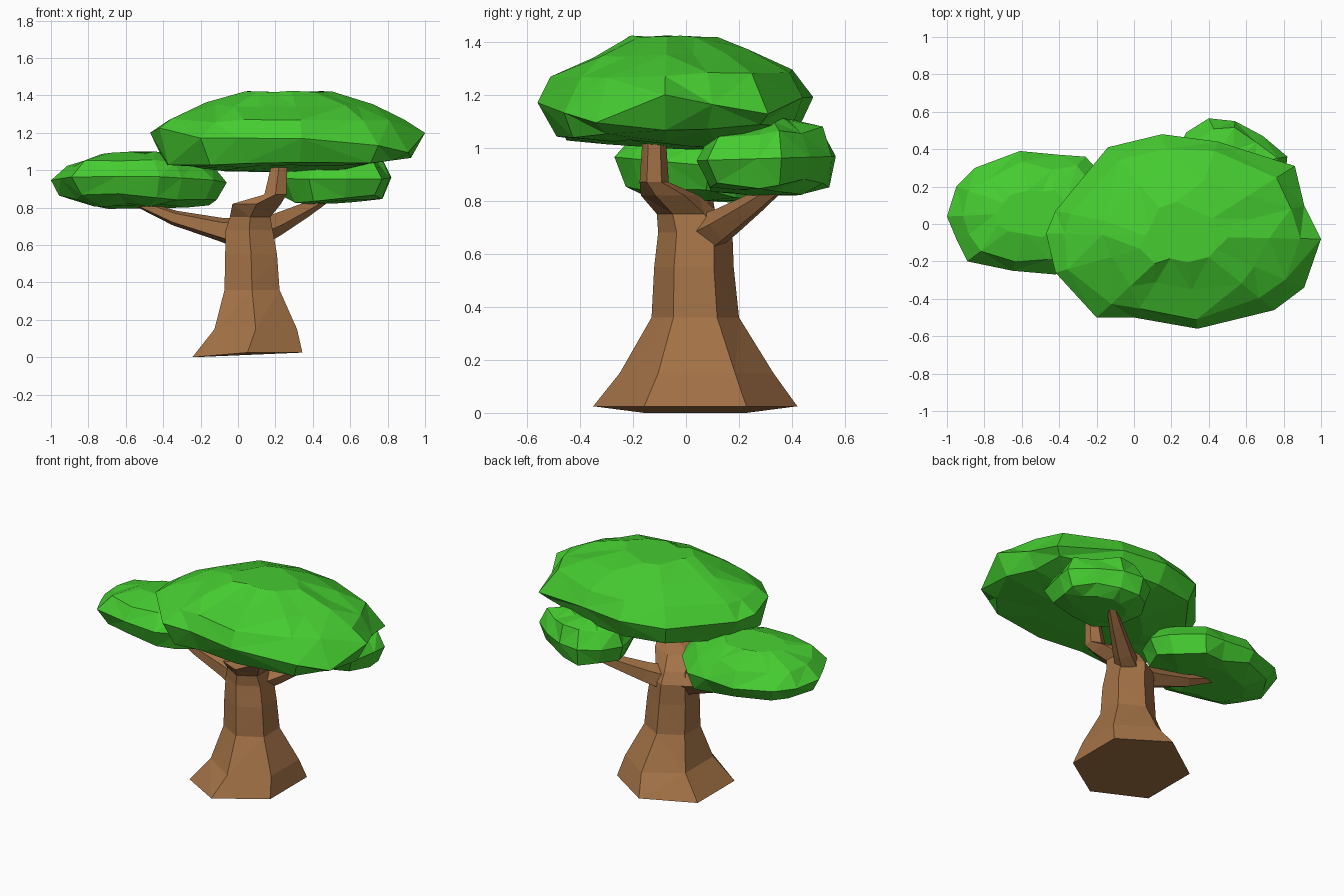
import bpy, bmesh, math, random
from mathutils import Vector

random.seed(4)
default_cube = bpy.data.objects.get("Cube")
if default_cube:
    bpy.data.objects.remove(default_cube, do_unlink=True)


def make_material(name, colour):
    material = bpy.data.materials.new(name)
    material.use_nodes = True
    material.diffuse_color = (*colour, 1)
    shader = material.node_tree.nodes["Principled BSDF"]
    shader.inputs["Base Color"].default_value = (*colour, 1)
    shader.inputs["Roughness"].default_value = 0.9
    return material


bark = make_material("bark_brown", (0.37, 0.17, 0.063))
leaf = make_material("leaf_green", (0.06, 0.6, 0.03))


def loft(name, rings, material):
    """Skin a stack of equal-sized rings into a closed, flat-shaded solid."""
    mesh = bmesh.new()
    loops = [[mesh.verts.new(point) for point in ring] for ring in rings]
    count = len(loops[0])
    for lower, upper in zip(loops, loops[1:]):
        for i in range(count):
            j = (i + 1) % count
            mesh.faces.new((lower[i], lower[j], upper[j], upper[i]))
    mesh.faces.new(loops[0][::-1])
    mesh.faces.new(loops[-1])
    bent = [face for face in mesh.faces if len(face.verts) == 4]
    bmesh.ops.triangulate(mesh, faces=bent, quad_method='SHORT_EDGE')
    bmesh.ops.recalc_face_normals(mesh, faces=mesh.faces)
    data = bpy.data.meshes.new(name)
    mesh.to_mesh(data)
    mesh.free()
    data.materials.append(material)
    part = bpy.data.objects.new(name, data)
    bpy.context.collection.objects.link(part)
    return part


def flat_ring(x, y, z, radius_x, radius_y, sides=6):
    """Level polygon with one corner toward the front."""
    angles = [math.tau * i / sides - math.pi / 2 for i in range(sides)]
    return [Vector((x + radius_x * math.cos(a), y + radius_y * math.sin(a), z))
            for a in angles]


def branch(name, path, radii, sides=5):
    """Tapered faceted tube through the path points."""
    path = [Vector(point) for point in path]
    rings = []
    for i, (centre, radius) in enumerate(zip(path, radii)):
        along = path[min(i + 1, len(path) - 1)] - path[max(i - 1, 0)]
        across = along.cross(Vector((0.3, -0.9, 0.2))).normalized()
        other = along.cross(across).normalized()
        rings.append([centre + radius * (across * math.cos(a) + other * math.sin(a))
                      for a in (math.tau * k / sides for k in range(sides))])
    return loft(name, rings, bark)


def canopy(name, outline, levels, jitter):
    """Foliage clump: a plan outline scaled at each (scale, height, x slope, y slope).

    An outline point may carry a third value that lifts the rim there."""
    plan = [Vector(point[:2]) for point in outline]
    centre = sum(plan, Vector((0, 0))) / len(plan)
    rings = []
    for scale, height, slope_x, slope_y in levels:
        ring = []
        for point, corner in zip(outline, plan):
            if scale == 1:
                wobble, rise = 0, sum(point[2:])
            else:
                wobble = random.uniform(-jitter, jitter)
                rise = random.uniform(-jitter, jitter) * 0.3 * min(1, scale * 1.2)
            offset = (corner - centre) * (scale + wobble)
            ring.append(Vector((*(centre + offset),
                                height + rise + offset.dot(Vector((slope_x, slope_y))))))
        rings.append(ring)
    return loft(name, rings, leaf)


# Trunk with flared foot, bending into the central limb
trunk = loft("trunk", [
    flat_ring(0.05, 0.035, 0, 0.34, 0.385),
    flat_ring(0.095, 0.04, 0.15, 0.255, 0.29),
    flat_ring(0.075, 0.035, 0.36, 0.17, 0.165),
    flat_ring(0.07, 0.03, 0.55, 0.16, 0.15),
    flat_ring(0.06, 0.035, 0.68, 0.145, 0.14),
    flat_ring(0.065, 0.01, 0.75, 0.125, 0.12),
    flat_ring(0.1, -0.06, 0.82, 0.15, 0.11),
    flat_ring(0.2, -0.12, 0.87, 0.068, 0.055),
    flat_ring(0.23, -0.12, 1.1, 0.04, 0.04),
], bark)
for vertex in trunk.data.vertices:
    if vertex.co.z < 0.1 and (abs(vertex.co.y) > 0.25 or vertex.co.x > 0.3):
        vertex.co.z = 0.025

# Side branches
branch("right_branch", [(0.03, 0.03, 0.66), (-0.1, 0.05, 0.685), (-0.34, 0.07, 0.745),
                        (-0.6, 0.08, 0.85)], (0.09, 0.065, 0.042, 0.015))
branch("left_branch", [(0.1, 0.07, 0.67), (0.2, 0.14, 0.71), (0.36, 0.26, 0.79),
                       (0.54, 0.4, 0.89)], (0.08, 0.065, 0.042, 0.015))

# Foliage clumps
canopy("main_canopy", [
    (-0.47, -0.05, 0.02), (-0.42, 0.07), (-0.14, 0.41), (0.15, 0.48), (0.45, 0.44),
    (0.86, 0.31, -0.06), (0.91, 0.1, -0.02), (1, -0.08, 0.02), (0.91, -0.34, -0.08),
    (0.75, -0.46, -0.04), (0.34, -0.56), (0, -0.5), (-0.2, -0.5), (-0.42, -0.26, 0.05)],
    [(0.5, 1.01, 0.02, -0.06), (0.89, 1.055, 0.02, 0.04), (1, 1.18, 0, 0.02),
     (0.87, 1.275, 0, 0.04), (0.6, 1.355, 0, 0.03), (0.3, 1.42, 0, -0.01)], 0.04)
canopy("right_canopy", [
    (-1, 0.04), (-0.95, 0.2), (-0.85, 0.3), (-0.61, 0.39), (-0.4, 0.37),
    (-0.26, 0.36), (-0.11, 0.2), (-0.06, 0.08), (-0.13, -0.08), (-0.3, -0.2),
    (-0.42, -0.27), (-0.65, -0.25), (-0.89, -0.2), (-0.95, -0.08)],
    [(0.5, 0.805, -0.02, -0.05), (0.85, 0.845, -0.03, -0.06), (1, 0.94, -0.01, -0.08),
     (0.8, 1.03, 0.02, -0.08), (0.4, 1.085, 0.03, -0.08)], 0.06)
canopy("left_canopy", [
    (0.82, 0.36), (0.81, 0.27), (0.77, 0.08), (0.58, 0.04), (0.38, 0.05),
    (0.25, 0.17), (0.21, 0.36), (0.28, 0.49), (0.4, 0.565), (0.54, 0.55), (0.69, 0.47)],
    [(0.5, 0.83, 0.02, 0), (0.85, 0.855, 0.03, 0.05), (1, 0.96, 0, 0.03),
     (0.8, 1.05, -0.02, 0.08), (0.4, 1.1, 0, 0.06)], 0.06)
